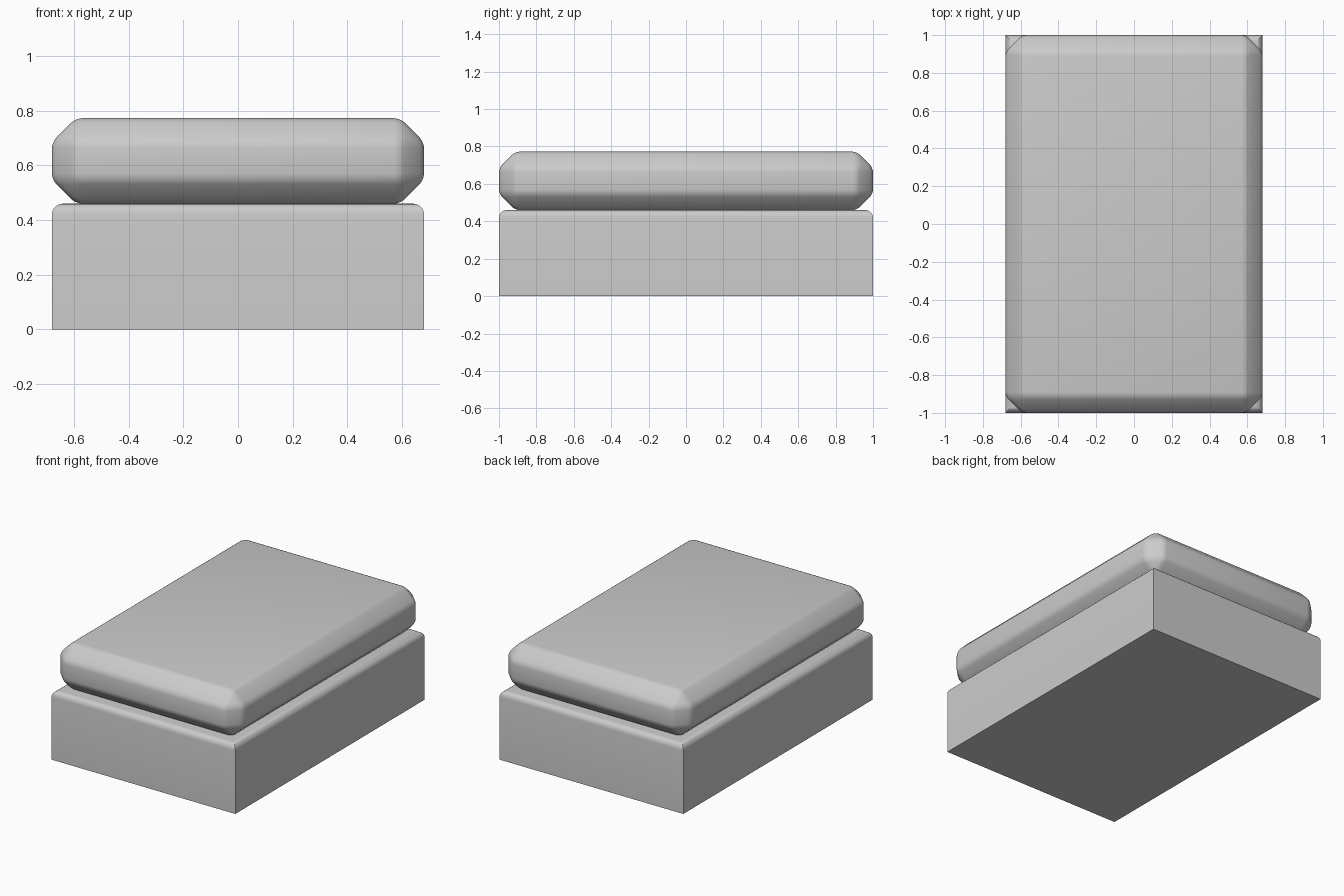
import bpy, bmesh, math

if "Cube" in bpy.data.objects:
    bpy.data.objects.remove(bpy.data.objects["Cube"])

WIDTH, LENGTH = 1.36, 2.0
BASE_TOP, BED_TOP = 0.46, 0.772


def box(bm, z0, z1):
    bmesh.ops.create_cube(bm, size=1)
    bmesh.ops.scale(bm, vec=(WIDTH, LENGTH, z1 - z0), verts=bm.verts)
    bmesh.ops.translate(bm, vec=(0, 0, (z0 + z1) / 2), verts=bm.verts)


def bevel(bm, edges, width, segments):
    bmesh.ops.bevel(bm, geom=edges, offset=width, segments=segments,
                    profile=0.5, affect='EDGES', clamp_overlap=True)


def finish(bm, name):
    bmesh.ops.recalc_face_normals(bm, faces=bm.faces)
    mesh = bpy.data.meshes.new(name)
    bm.to_mesh(mesh)
    bm.free()
    obj = bpy.data.objects.new(name, mesh)
    bpy.context.collection.objects.link(obj)
    bpy.ops.object.select_all(action='DESELECT')
    obj.select_set(True)
    bpy.context.view_layer.objects.active = obj
    bpy.ops.object.shade_smooth_by_angle(angle=math.radians(35))


# Bed base: sharp sides, rounded top rim
bm = bmesh.new()
box(bm, 0, BASE_TOP)
rim = [e for e in bm.edges if all(v.co.z > BASE_TOP - 0.01 for v in e.verts)]
bevel(bm, rim, 0.04, 5)
finish(bm, "bed_base")

# Mattress: chamfered on every edge, then softened
bm = bmesh.new()
box(bm, BASE_TOP, BED_TOP)
bevel(bm, bm.edges[:], 0.087, 1)
bevel(bm, bm.edges[:], 0.022, 3)
finish(bm, "mattress")
